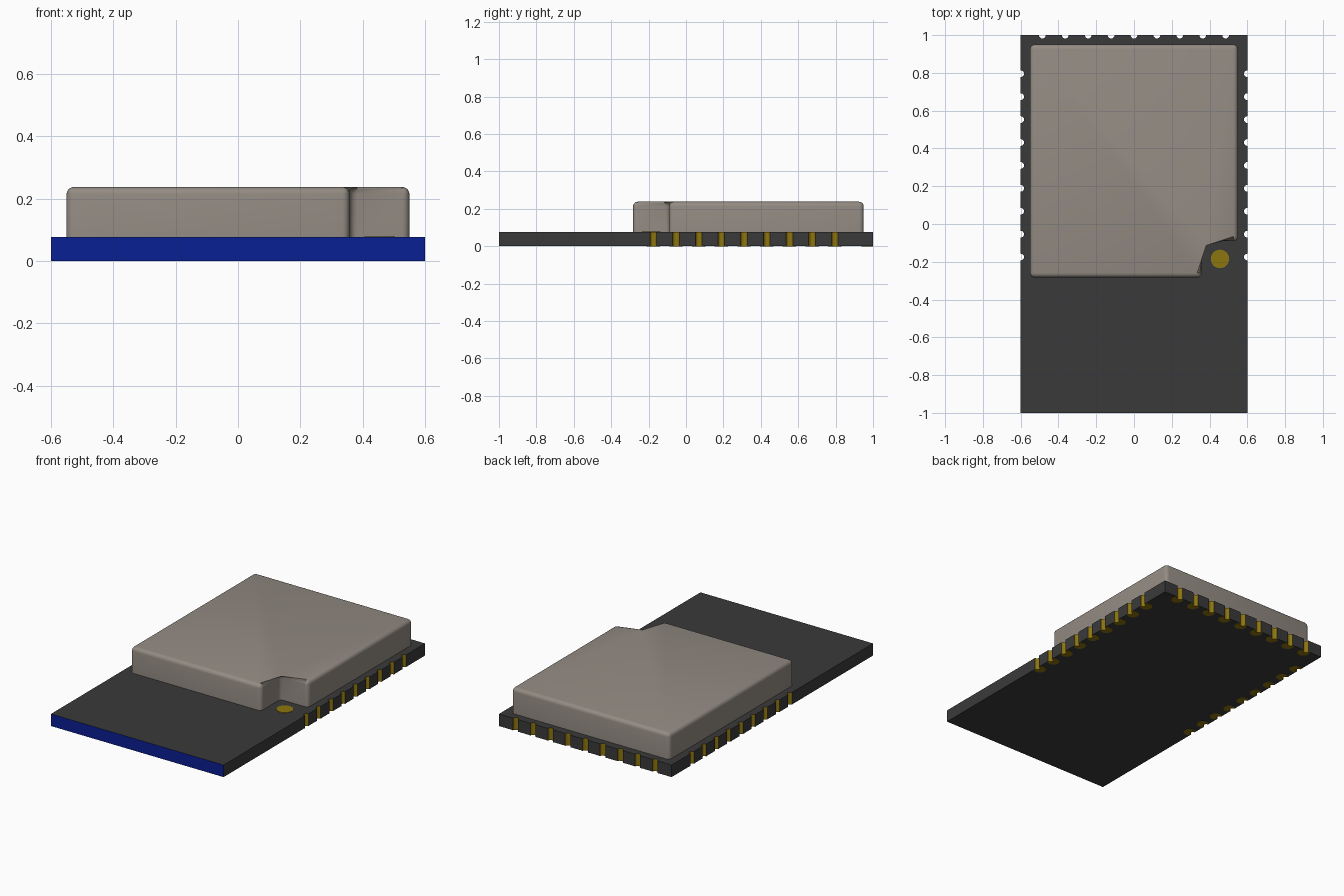
import bpy, bmesh, math
from mathutils import Vector

cube = bpy.data.objects.get("Cube")
if cube:
    bpy.data.objects.remove(cube, do_unlink=True)

HX, HY = 0.6, 1.0              # board half sizes
BOTTOM, TOP, LID = 0.001, 0.077, 0.238
PITCH, R = 0.1213, 0.018       # edge contact spacing and radius
SIDE_Y = [-0.175 + PITCH * i for i in range(9)]
BACK_X = [PITCH * (i - 4) for i in range(9)]


def material(name, rgb):
    m = bpy.data.materials.new(name)
    m.use_nodes = True
    m.diffuse_color = (*rgb, 1)
    m.node_tree.nodes["Principled BSDF"].inputs["Base Color"].default_value = (*rgb, 1)
    return m


BLACK = material("board black", (0.042, 0.042, 0.042))
BLUE = material("board edge blue", (0.003, 0.014, 0.29))
GOLD = material("contact gold", (0.27, 0.18, 0.005))
METAL = material("shield metal", (0.295, 0.26, 0.228))


def prism(bm, pts, z0, z1):
    """Extrude a flat outline; returns the wall faces in outline order."""
    low = [bm.verts.new((x, y, z0)) for x, y in pts]
    high = [bm.verts.new((x, y, z1)) for x, y in pts]
    bm.faces.new(low[::-1])
    bm.faces.new(high)
    n = len(pts)
    return [bm.faces.new((low[i], low[(i + 1) % n], high[(i + 1) % n], high[i]))
            for i in range(n)]


def finish(name, bm, *mats):
    bmesh.ops.recalc_face_normals(bm, faces=bm.faces)
    me = bpy.data.meshes.new(name)
    bm.to_mesh(me)
    bm.free()
    for m in mats:
        me.materials.append(m)
    ob = bpy.data.objects.new(name, me)
    bpy.context.collection.objects.link(ob)
    return ob


def arc(c, r, a0, a1, n):
    return [Vector((c[0] + r * math.cos(a0 + (a1 - a0) * i / n),
                    c[1] + r * math.sin(a0 + (a1 - a0) * i / n))) for i in range(n + 1)]


# Contact centres with the direction pointing into the board, counter-clockwise
contacts = [(Vector((HX, y)), Vector((-1, 0))) for y in SIDE_Y]
contacts += [(Vector((x, HY)), Vector((0, -1))) for x in reversed(BACK_X)]
contacts += [(Vector((-HX, y)), Vector((1, 0))) for y in reversed(SIDE_Y)]

# Circuit board with half-round gold notches and a blue front edge
pts, slots = [Vector((-HX, -HY)), Vector((HX, -HY))], [1, 0]
for i, (c, inward) in enumerate(contacts):
    if i in (9, 18):
        pts.append(Vector((HX if i == 9 else -HX, HY)))
        slots.append(0)
    a = math.atan2(inward.y, inward.x)
    notch = arc(c, R, a + math.pi / 2, a - math.pi / 2, 8)
    if (notch[0] - pts[-1]).length > (notch[-1] - pts[-1]).length:
        notch.reverse()
    pts += notch
    slots += [2] * 8 + [0]
bm = bmesh.new()
for face, slot in zip(prism(bm, pts, BOTTOM, TOP), slots):
    face.material_index = slot
finish("circuit_board", bm, BLACK, BLUE, GOLD)

# Gold pads under the board, each wrapped around its notch
bm = bmesh.new()
PAD_R, PAD_IN = 0.036, 0.025
drop = math.asin(PAD_IN / PAD_R)
local = arc((0, 0), R, math.pi, 0, 8) + arc((0, PAD_IN), PAD_R, -drop, math.pi + drop, 16)
for c, inward in contacts:
    along = Vector((inward.y, -inward.x))
    prism(bm, [c + along * p.x + inward * p.y for p in local], 0, BOTTOM)
finish("bottom_pads", bm, GOLD)

# Round test pad in the corner recess
bm = bmesh.new()
prism(bm, arc((0.455, -0.185), 0.049, 0, math.tau, 32)[:-1], TOP, TOP + 0.002)
finish("test_pad", bm, GOLD)

# Metal shield can with a corner step and rounded edges
outline = [(-0.55, -0.283), (0.358, -0.283), (0.358, -0.09),
           (0.55, -0.09), (0.55, 0.95), (-0.55, 0.95)]
bm = bmesh.new()
prism(bm, outline, TOP, LID)
rounded = [e for e in bm.edges if max(v.co.z for v in e.verts) > TOP + 0.01]
bmesh.ops.bevel(bm, geom=rounded, offset=0.024, offset_type='OFFSET',
                segments=5, profile=0.5, affect='EDGES', clamp_overlap=True)
shield = finish("shield_can", bm, METAL)
bpy.ops.object.select_all(action='DESELECT')
shield.select_set(True)
bpy.context.view_layer.objects.active = shield
bpy.ops.object.shade_smooth_by_angle(angle=math.radians(35))
